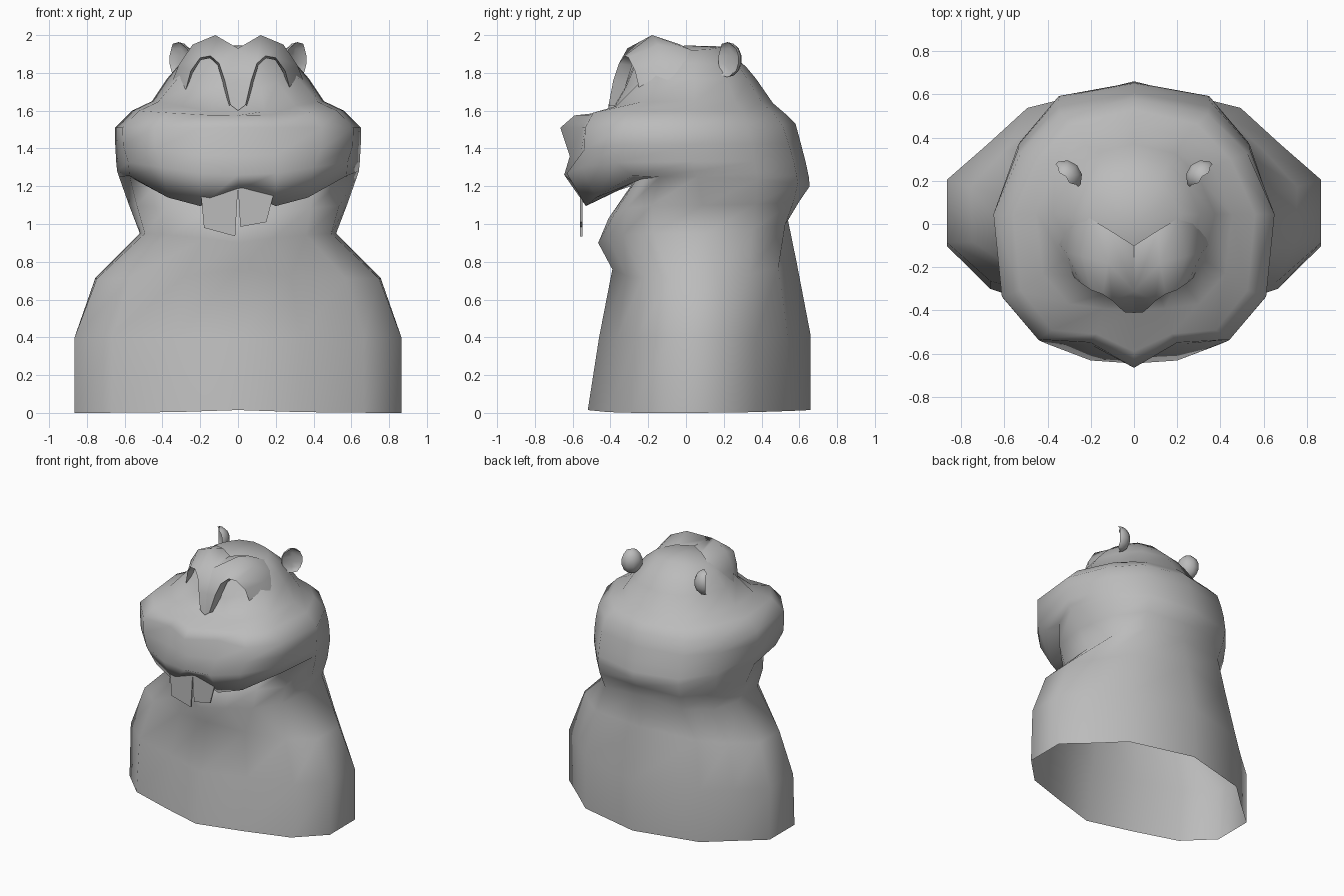
import bpy, bmesh, math
from mathutils import Vector, Matrix

if "Cube" in bpy.data.objects:
    bpy.data.objects.remove(bpy.data.objects["Cube"])

grey = bpy.data.materials.new("clay_grey")
grey.diffuse_color = (0.5, 0.5, 0.5, 1)
grey.use_nodes = True
grey.node_tree.nodes["Principled BSDF"].inputs["Base Color"].default_value = grey.diffuse_color


def finish(bm, name, angle=80):
    bmesh.ops.remove_doubles(bm, verts=bm.verts, dist=.0005)
    bmesh.ops.recalc_face_normals(bm, faces=bm.faces)
    me = bpy.data.meshes.new(name)
    bm.to_mesh(me)
    bm.free()
    ob = bpy.data.objects.new(name, me)
    bpy.context.collection.objects.link(ob)
    me.materials.append(grey)
    bpy.ops.object.select_all(action='DESELECT')
    ob.select_set(True)
    bpy.context.view_layer.objects.active = ob
    bpy.ops.object.shade_smooth_by_angle(angle=math.radians(angle))
    return ob


def sheet(name, rows, s, angle=80):
    """Quad sheet through rows of points, mirrored by s."""
    bm = bmesh.new()
    grid = [[bm.verts.new((s * p[0], p[1], p[2])) for p in r] for r in rows]
    for a, b in zip(grid, grid[1:]):
        for i in range(len(a) - 1):
            bm.faces.new((a[i], a[i + 1], b[i + 1], b[i]))
    return finish(bm, name, angle)


# Half outlines from front centre to back centre, in unit width and depth
torso = [(0, -1), (.38, -.81), (.77, -.61), (1, -.26), (1, .26), (.78, .53), (.57, .8), (0, 1)]
head = [(0, -1), (.31, -.98), (.62, -.87), (.9, -.6), (1, 0), (.8, .52), (.52, .86), (0, 1)]

# Rings: z front, z side, z back, half width, y front, y back, head blend,
# nose push, cheek fullness, back corner fullness
rings = [
    (.015, 0, .015, .865, -.52, .66, 0, 0, 1, 1),
    (.40, .40, .41, .865, -.46, .66, 0, 0, 1, 1),
    (.76, .71, .80, .755, -.39, .585, .1, 0, 1, 1.02),
    (.90, .95, 1.02, .52, -.465, .54, .5, 0, 1, 1.17),
    (1.03, 1.10, 1.12, .577, -.41, .60, .7, 0, 1, 1.12),
    (1.22, 1.25, 1.20, .63, -.28, .655, .9, 0, 1, 1.05),
    (1.18, 1.28, 1.25, .64, -.55, .65, 1, 0, 1, 1.04),
    (1.26, 1.33, 1.33, .645, -.645, .633, 1, 0, 1, 1.04),
    (1.36, 1.42, 1.43, .65, -.57, .607, 1, -.045, 1.09, 1.03),
    (1.51, 1.51, 1.53, .65, -.56, .58, 1, -.105, 1.1, 1.01),
    (1.575, 1.60, 1.58, .56, -.52, .53, 1, -.07, 1.09, 1),
    (1.59, 1.65, 1.64, .455, -.40, .46, 1, 0, 1.07, 1),
    (1.72, 1.77, 1.77, .375, -.325, .37, 1, 0, .9, 1),
    (1.84, 1.85, 1.83, .305, -.275, .32, 1, 0, .9, 1),
    (1.92, 1.92, 1.94, .22, -.20, .20, 1, 0, .95, 1),
]
# Hanging upper lip, replacing part of its ring
LIP = {1: (.2, -.53, 1.095), 2: (.37, -.475, 1.14), 3: (.575, -.285, 1.255)}

bm = bmesh.new()
prev = None
for k, (zf, zs, zb, rx, yf, yb, blend, nose, cheek, corner) in enumerate(rings):
    half = []
    for c, (a, b) in enumerate(zip(torso, head)):
        u, w = Vector(a).lerp(Vector(b), blend)
        z = zs + ((zf - zs) * w ** 6 if w < 0 else (zb - zs) * w * w)
        full = {2: cheek, 3: 1 + (cheek - 1) * .45, 5: corner, 6: corner}.get(c, 1)
        u, w = u * full, w * full
        y = .045 + abs(w) * ((yf if w < 0 else yb) - .045)
        half.append(Vector((rx * u, y, z)))
        if k == 6 and c in LIP:
            half[-1] = Vector(LIP[c])
    half[0].y += nose
    ring = half + [Vector((-p.x, p.y, p.z)) for p in half[-2:0:-1]]
    loop = [bm.verts.new(p) for p in ring]
    n = len(loop)
    if prev:
        for i in range(n):
            j = (i + 1) % n
            bm.faces.new((prev[i], prev[j], loop[j], loop[i]))
    prev = loop
top = bm.verts.new((0, .0, 1.945))
for i in range(n):
    bm.faces.new((prev[i], prev[(i + 1) % n], top))
finish(bm, "bust", 100)

for s, side in ((1, "right"), (-1, "left")):
    # Cupped ears facing forward and outward
    bm = bmesh.new()
    bmesh.ops.create_uvsphere(bm, u_segments=10, v_segments=7, radius=1)
    for v in bm.verts:
        if v.co.y < -.2:
            v.co.y *= -.3
    bmesh.ops.transform(bm, verts=bm.verts, matrix=Matrix.Translation((s * .315, .22, 1.87))
                        @ Matrix.Rotation(s * math.pi / 4, 4, 'Z')
                        @ Matrix.Diagonal((.08, .075, .093, 1)))
    finish(bm, side + "_ear")

    # Brow hood: eye arch, raised brow, crown
    arch = [(.04, -.41, 1.63), (.07, -.385, 1.76), (.10, -.355, 1.85), (.145, -.325, 1.89),
            (.20, -.305, 1.88), (.25, -.27, 1.81), (.295, -.23, 1.64)]
    brow = [(0, -.41, 1.6), (0, -.385, 1.76), (0, -.31, 1.93), (.12, -.18, 2.0),
            (.24, -.15, 1.95), (.315, -.13, 1.84), (.385, -.05, 1.66)]
    crown = [(0, -.3, 1.6), (0, -.15, 1.9), (0, -.10, 1.945), (.11, -.03, 1.95),
             (.21, .03, 1.92), (.285, .05, 1.84), (.37, .05, 1.68)]
    lid = [(p[0] * .9 + .017, p[1] + .07, p[2] - .012) for p in arch]
    sheet(side + "_brow", [lid, arch, brow, crown], s, 60)

# Two uneven front teeth
for name, pts in (("left_tooth", [(-.2, 1.2), (-.18, .98), (-.015, .935), (0, 1.2)]),
                  ("right_tooth", [(0, 1.2), (.012, .985), (.15, 1.01), (.2, 1.2)])):
    bm = bmesh.new()
    f = bm.faces.new([bm.verts.new((x, -.56, z)) for x, z in pts])
    ext = bmesh.ops.extrude_face_region(bm, geom=[f])
    bmesh.ops.translate(bm, vec=(0, .012, 0),
                        verts=[v for v in ext['geom'] if isinstance(v, bmesh.types.BMVert)])
    finish(bm, name, 30)
